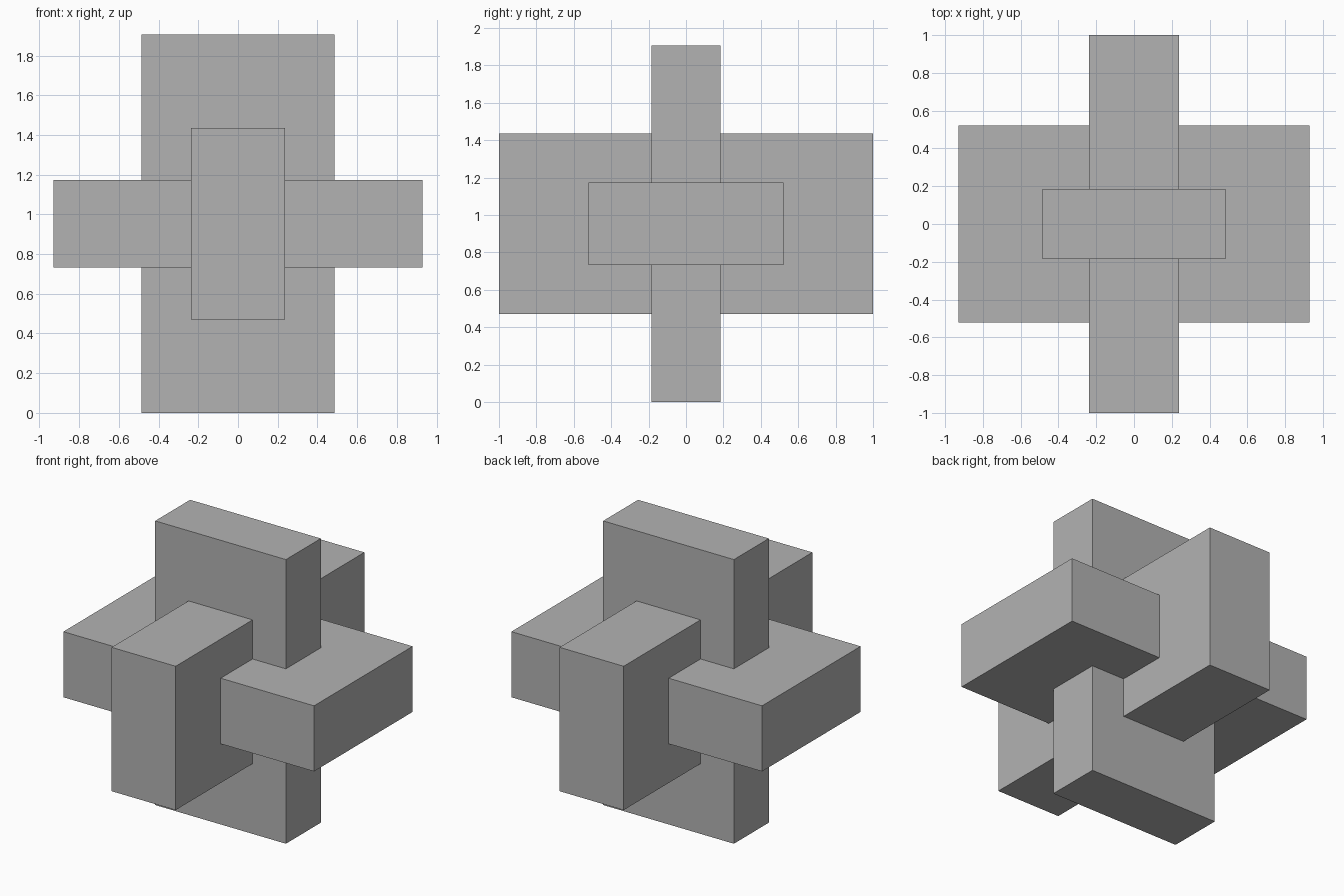
import bpy

# Remove the default object
cube = bpy.data.objects.get("Cube")
if cube:
    bpy.data.objects.remove(cube, do_unlink=True)

# Single grey finish
grey = bpy.data.materials.new("plain_grey")
grey.use_nodes = True
colour = (0.45, 0.45, 0.45, 1)
grey.diffuse_color = colour
grey.node_tree.nodes["Principled BSDF"].inputs["Base Color"].default_value = colour

CENTRE_Z = 0.953


def slab(name, size):
    """Flat-faced block centred on the shared crossing point."""
    bpy.ops.mesh.primitive_cube_add(size=1, location=(0, 0, CENTRE_Z))
    block = bpy.context.object
    block.name = name
    block.scale = size
    bpy.ops.object.transform_apply(location=False, rotation=False, scale=True)
    block.data.materials.append(grey)
    return block


# Three interlocking slabs, one along each axis
slab("upright_slab", (0.97, 0.37, 1.906))
slab("front_to_back_slab", (0.475, 2.0, 0.965))
slab("side_to_side_slab", (1.86, 1.045, 0.44))
